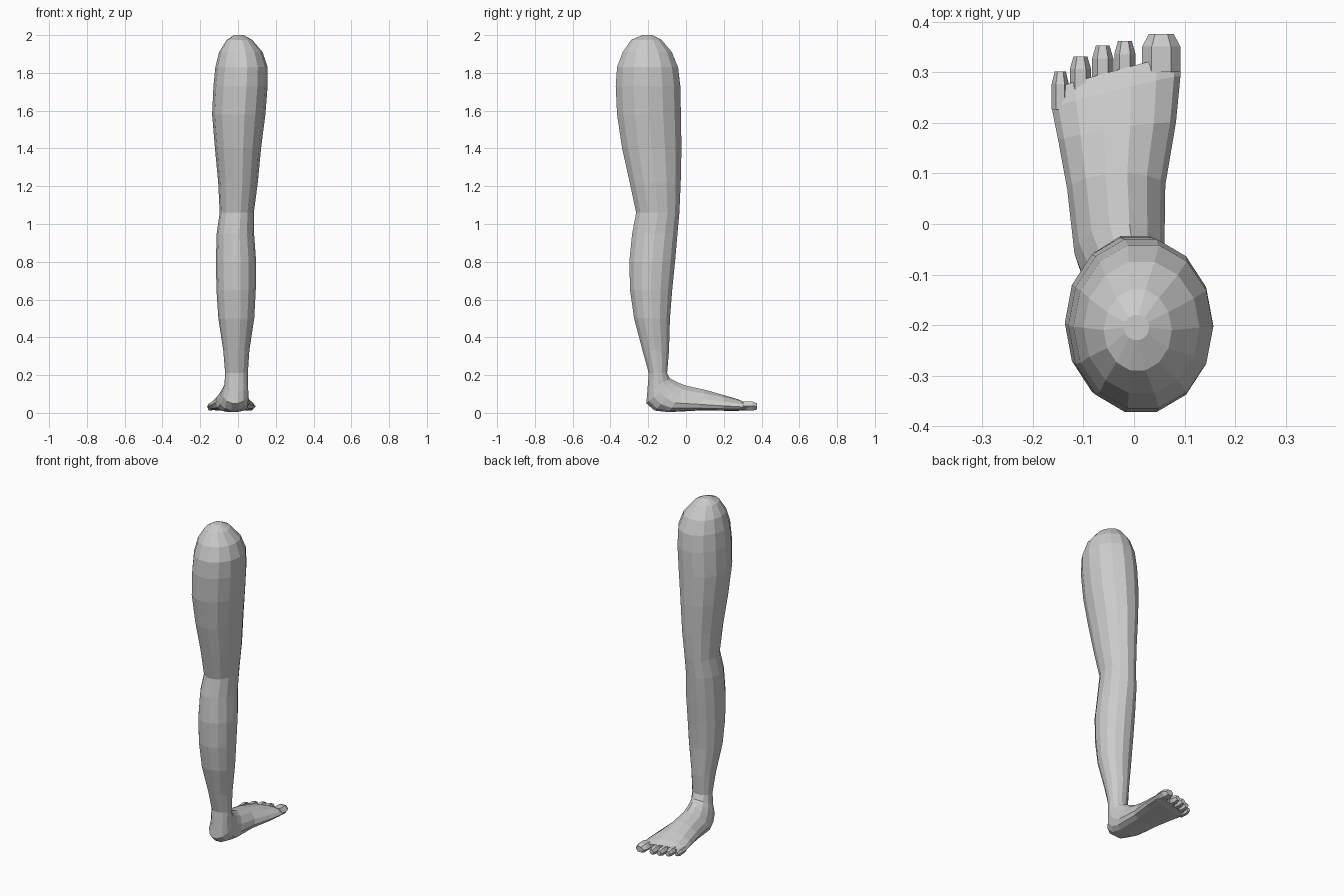
import bpy, bmesh, math


def loft(name, rings, sides):
    """Skin rings: (front y, front z, back y, back z, x min, x max, bottom bias, shear)."""
    bm = bmesh.new()
    loops = []
    for ay, az, by, bz, x0, x1, bias, shear in rings:
        loop = []
        cx = (x0 + x1) / 2
        for i in range(sides):
            t = 2 * math.pi * (i + 0.5) / sides
            u, s = math.cos(t) / math.cos(math.pi / sides), math.sin(t)
            u -= bias * (1 - min(u * u, 1))
            x = cx + s * (x1 - x0) / 2
            y = (ay + by) / 2 + u * (ay - by) / 2 + shear * (x - cx)
            z = (az + bz) / 2 + u * (az - bz) / 2
            loop.append(bm.verts.new((x, y, z)))
        loops.append(loop)
    for a, b in zip(loops, loops[1:]):
        for i in range(sides):
            j = (i + 1) % sides
            bm.faces.new((a[i], a[j], b[j], b[i]))
    bm.faces.new(loops[0])
    bm.faces.new(loops[-1])
    bmesh.ops.recalc_face_normals(bm, faces=bm.faces)
    mesh = bpy.data.meshes.new(name)
    bm.to_mesh(mesh)
    bm.free()
    obj = bpy.data.objects.new(name, mesh)
    bpy.context.collection.objects.link(obj)
    return obj


# Thigh, knee and calf: height, back y, front y, x min, x max
leg = [
    (2.00, -0.23, -0.18, -0.02, 0.03), (1.975, -0.29, -0.13, -0.06, 0.075),
    (1.91, -0.335, -0.075, -0.10, 0.13), (1.83, -0.365, -0.042, -0.12, 0.157),
    (1.73, -0.372, -0.03, -0.13, 0.157), (1.58, -0.365, -0.027, -0.137, 0.145),
    (1.40, -0.338, -0.024, -0.122, 0.122), (1.22, -0.298, -0.028, -0.105, 0.105),
    (1.06, -0.264, -0.035, -0.097, 0.084), (0.95, -0.285, -0.045, -0.113, 0.085),
    (0.80, -0.30, -0.058, -0.117, 0.096), (0.65, -0.296, -0.073, -0.114, 0.094),
    (0.50, -0.275, -0.085, -0.104, 0.086), (0.33, -0.23, -0.09, -0.078, 0.06),
    (0.21, -0.197, -0.10, -0.068, 0.052),
]
rings = [(f, z, b, z, x0, x1, 0, 0) for z, b, f, x0, x1 in leg]

# Heel, instep and forefoot, with rings fanning around the ankle
rings += [
    (-0.085, 0.182, -0.205, 0.11, -0.072, 0.052, 0, 0),
    (-0.065, 0.172, -0.21, 0.05, -0.085, 0.055, 0, 0),
    (-0.035, 0.157, -0.165, 0.012, -0.10, 0.057, 0.1, 0),
    (0.00, 0.144, -0.09, 0.004, -0.118, 0.06, 0.3, 0),
    (0.10, 0.122, 0.06, 0.012, -0.132, 0.062, 0.4, 0.05),
    (0.19, 0.096, 0.18, 0.012, -0.15, 0.083, 0.4, 0.15),
    (0.265, 0.073, 0.26, 0.010, -0.163, 0.092, 0.3, 0.25),
    (0.305, 0.056, 0.30, 0.014, -0.158, 0.092, 0.1, 0.27),
]
loft("leg_and_foot", rings, 14)

# Toes: centre x, tip y, half width, top height
toes = [(-0.146, 0.302, 0.017, 0.05), (-0.106, 0.332, 0.021, 0.055),
        (-0.062, 0.353, 0.021, 0.055), (-0.018, 0.362, 0.021, 0.055),
        (0.054, 0.376, 0.038, 0.06)]
for n, (x, tip, w, top) in enumerate(toes):
    loft(f"toe_{n + 1}", [
        (tip - 0.075, top, tip - 0.075, 0.016, x - w, x + w, 0, 0),
        (tip - 0.025, top, tip - 0.025, 0.012, x - w, x + w, 0, 0),
        (tip, top - 0.009, tip, 0.018, x - w * 0.65, x + w * 0.65, 0, 0),
    ], 6)
